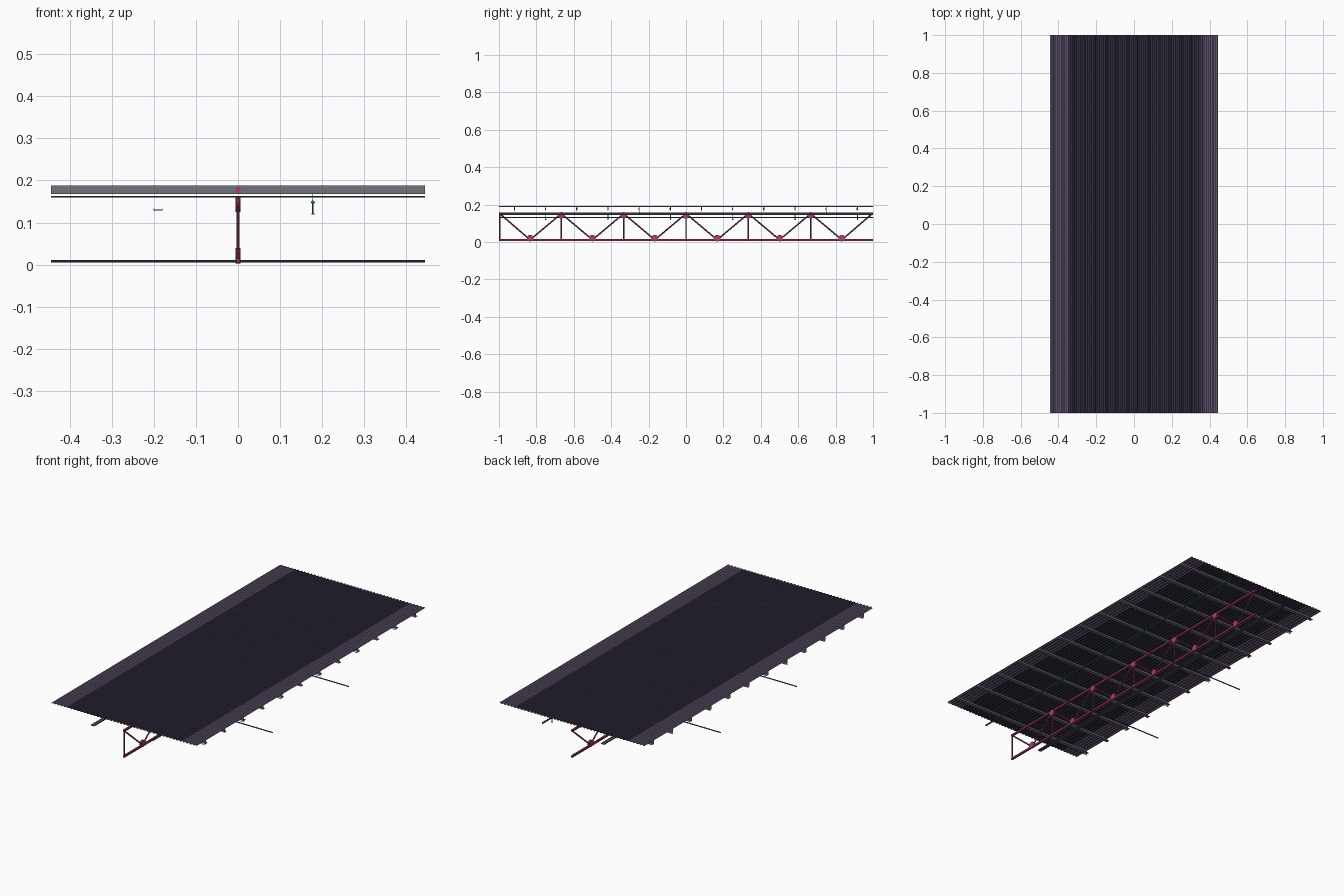
import bpy, bmesh, math
from mathutils import Vector

if "Cube" in bpy.data.objects:
    bpy.data.objects.remove(bpy.data.objects["Cube"])

W = 0.445  # half width


def material(name, rgb):
    m = bpy.data.materials.new(name)
    m.diffuse_color = (*rgb, 1)
    m.use_nodes = True
    m.node_tree.nodes["Principled BSDF"].inputs["Base Color"].default_value = m.diffuse_color
    return m


DECK = material("dark violet sheet", (0.050, 0.041, 0.080))
EDGE = material("pale violet sheet", (0.19, 0.145, 0.26))
STEEL = material("grey steel", (0.17, 0.17, 0.20))
DARK = material("dark grey steel", (0.075, 0.075, 0.085))
RED = material("crimson steel", (0.30, 0.035, 0.11))
PLATE = material("bright crimson plate", (0.40, 0.05, 0.16))
TEAL = material("teal pipe", (0.015, 0.17, 0.13))


def finish(name, bm, *mats):
    mesh = bpy.data.meshes.new(name)
    bm.to_mesh(mesh)
    bm.free()
    for m in mats:
        mesh.materials.append(m)
    ob = bpy.data.objects.new(name, mesh)
    bpy.context.collection.objects.link(ob)
    return ob


def box(bm, c, s):
    vs = bmesh.ops.create_cube(bm, size=1)["verts"]
    for v in vs:
        v.co = Vector([c[i] + v.co[i] * s[i] for i in range(3)])


def rod(bm, a, b, r, n=8):
    a, b = Vector(a), Vector(b)
    d = b - a
    vs = bmesh.ops.create_cone(bm, cap_ends=True, segments=n, radius1=r,
                               radius2=r, depth=d.length)["verts"]
    q = d.to_track_quat('Z', 'Y')
    for v in vs:
        v.co = q @ v.co + (a + b) / 2


# corrugated roof sheet: trapezoid ribs across x, running along y
bm = bmesh.new()
ribs = 44
pitch = 2 * W / ribs
profile = []
for i in range(ribs):
    x = -W + i * pitch
    profile += [(x, 0.1875), (x + pitch * 0.35, 0.1875),
                (x + pitch * 0.5, 0.1915), (x + pitch * 0.85, 0.1915)]
profile.append((W, 0.1875))
rows = [[bm.verts.new((x, y, z)) for x, z in profile] for y in (-1, 1)]
for i in range(len(profile) - 1):
    f = bm.faces.new((rows[0][i], rows[0][i + 1], rows[1][i + 1], rows[1][i]))
    f.material_index = 1 if abs(f.calc_center_median().x) > 0.35 else 0
finish("roof_sheet", bm, DECK, EDGE)

# purlins under the sheet, with small cleats above the truss
bm, cleats = bmesh.new(), bmesh.new()
for i in range(12):
    y = -11 / 12 + i / 6
    box(bm, (0, y, 0.1775), (2 * W, 0.004, 0.02))
    box(bm, (0, y + 0.008, 0.1685), (2 * W, 0.016, 0.002))
    box(cleats, (0, y - 0.003, 0.177), (0.013, 0.002, 0.012))
finish("purlins", bm, STEEL)
finish("purlin_cleats", cleats, PLATE)

# thin cross rods below the purlins
bm = bmesh.new()
for k in range(6):
    y = -0.9167 + k / 3
    rod(bm, (-W, y, 0.1615), (W, y, 0.1615), 0.0016, 6)
finish("cross_rods", bm, DARK)

# truss chords
bm = bmesh.new()
box(bm, (0, 0, 0.1525), (0.010, 2, 0.010))
box(bm, (0, 0, 0.010), (0.010, 2, 0.010))
finish("truss_chords", bm, RED)

# truss diagonals and posts
bm = bmesh.new()
for k in range(6):
    y = -1 + k / 3
    ye = max(y, -0.996)
    rod(bm, (0, ye, 0.008), (0, ye, 0.152), 0.004)
    rod(bm, (0, ye, 0.152), (0, y + 1 / 6, 0.012), 0.004)
    rod(bm, (0, y + 1 / 6, 0.012), (0, min(y + 1 / 3, 0.996), 0.152), 0.004)
finish("truss_web_members", bm, RED)

# round gusset plates at the truss joints
bm = bmesh.new()
for k in range(6):
    y = -1 + k / 3
    rod(bm, (-0.006, y + 1 / 6, 0.021), (0.006, y + 1 / 6, 0.021), 0.018, 10)
    if k:
        rod(bm, (-0.006, y, 0.143), (0.006, y, 0.143), 0.018, 10)
finish("gusset_plates", bm, PLATE)

# lower lateral braces
bm = bmesh.new()
for y in (-1 / 3, 1 / 3):
    rod(bm, (-W, y, 0.008), (W, y, 0.008), 0.003)
finish("lower_braces", bm, DARK)

# cable tray: flat bed with low rims
bm = bmesh.new()
box(bm, (-0.19, 0, 0.130), (0.021, 2, 0.002))
for s in (-1, 1):
    box(bm, (-0.19 + s * 0.010, 0, 0.1315), (0.001, 2, 0.003))
finish("cable_tray", bm, DARK)

# water pipe with drop heads, hung from the purlins
bm, hang = bmesh.new(), bmesh.new()
rod(bm, (0.178, -1, 0.148), (0.178, 1, 0.148), 0.0045)
for k in range(6):
    y = -0.75 + k / 3
    rod(bm, (0.178, y, 0.148), (0.178, y, 0.121), 0.002, 6)
    rod(bm, (0.178, y, 0.122), (0.178, y, 0.119), 0.0035, 8)
    rod(hang, (0.178, y - 1 / 6, 0.150), (0.178, y - 1 / 6, 0.188), 0.0007, 5)
finish("water_pipe", bm, TEAL)
finish("pipe_hangers", hang, STEEL)
